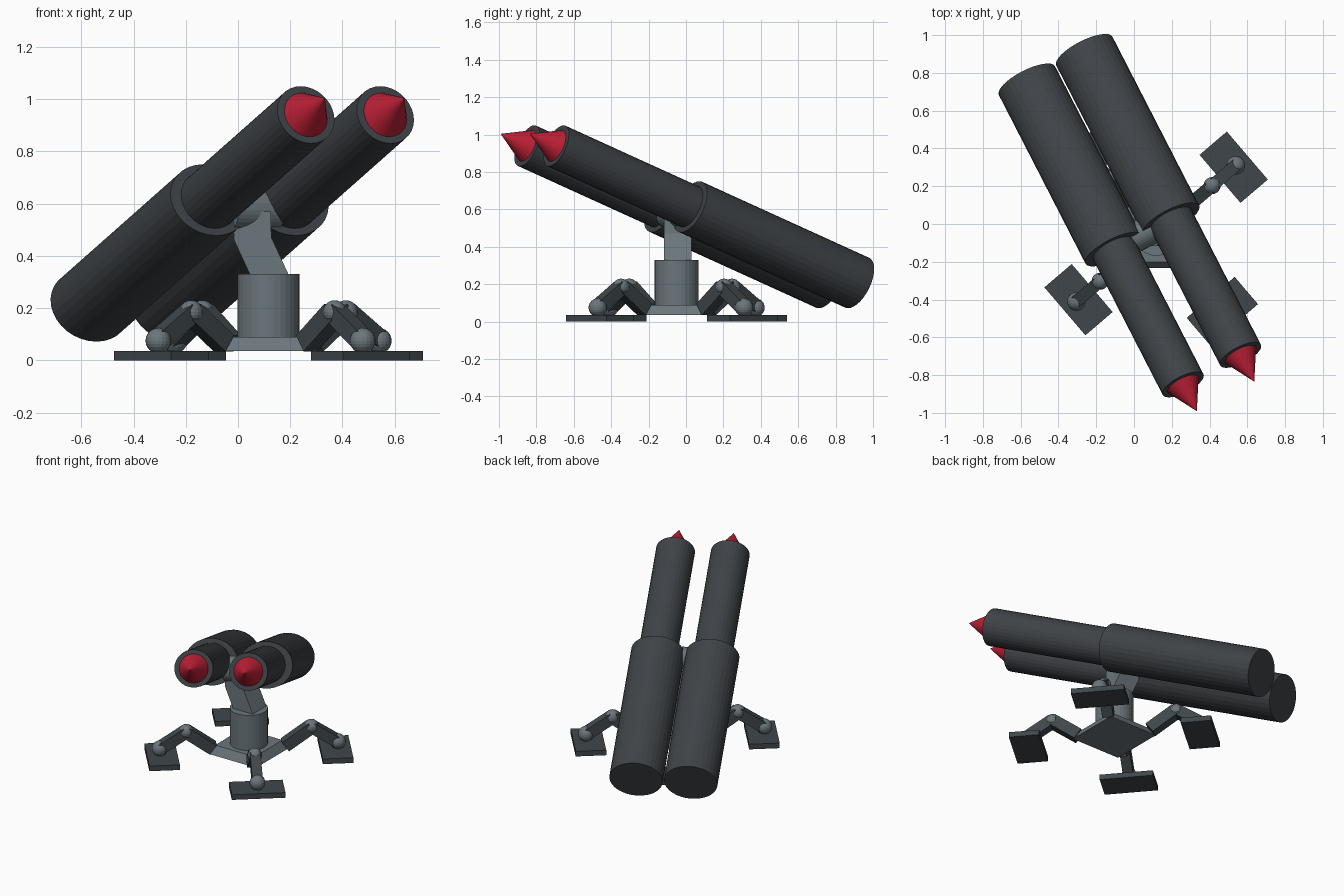
import bpy, bmesh
from math import radians, cos, sin
from mathutils import Matrix, Vector

cube = bpy.data.objects.get("Cube")
if cube:
    bpy.data.objects.remove(cube, do_unlink=True)


def material(name, rgb):
    m = bpy.data.materials.new(name)
    m.use_nodes = True
    m.diffuse_color = (*rgb, 1)
    m.node_tree.nodes["Principled BSDF"].inputs["Base Color"].default_value = (*rgb, 1)
    return m


TUBE = material("charcoal", (0.050, 0.056, 0.063))
LEG = material("dark steel", (0.050, 0.062, 0.070))
STEEL = material("grey steel", (0.145, 0.180, 0.200))
RED = material("warhead red", (0.50, 0.014, 0.035))


def finish(name, bm, mat):
    bmesh.ops.recalc_face_normals(bm, faces=bm.faces)
    me = bpy.data.meshes.new(name)
    bm.to_mesh(me)
    bm.free()
    me.materials.append(mat)
    ob = bpy.data.objects.new(name, me)
    bpy.context.collection.objects.link(ob)
    return ob


def cone(name, mat, matrix, r1, r2, depth, segments=32):
    """Cone or cylinder centred on the matrix, along its local z."""
    bm = bmesh.new()
    bmesh.ops.create_cone(bm, cap_ends=True, segments=segments, radius1=r1,
                          radius2=r2, depth=depth, matrix=matrix)
    return finish(name, bm, mat)


def box(name, mat, matrix, size):
    bm = bmesh.new()
    bmesh.ops.create_cube(bm, size=1, matrix=matrix @ Matrix.Diagonal((*size, 1)))
    return finish(name, bm, mat)


def ball(name, mat, place, radius):
    bm = bmesh.new()
    bmesh.ops.create_uvsphere(bm, u_segments=20, v_segments=12, radius=radius,
                              matrix=Matrix.Translation(place))
    return finish(name, bm, mat)


def frame(x, y, z, origin):
    m = Matrix((x, y, z)).transposed().to_4x4()
    m.translation = origin
    return m


# Base plate and pedestal
BASE = Vector((0.117, -0.05, 0))
root2 = 2 ** 0.5
turn = Matrix.Rotation(radians(45), 4, "Z")
cone("base_plate", STEEL, Matrix.Translation(BASE + Vector((0, 0, 0.0625))) @ turn,
     0.182 * root2, 0.15 * root2, 0.055, 4)
cone("pedestal", STEEL, Matrix.Translation(BASE + Vector((0, 0, 0.21))),
     0.118, 0.118, 0.24)

# Bent neck: side profile extruded in depth
profile = [(0.045, 0.33), (0.193, 0.33), (0.128, 0.47), (0.125, 0.57),
           (-0.02, 0.57), (-0.015, 0.46)]
bm = bmesh.new()
face = bm.faces.new([bm.verts.new((x, -0.117, z)) for x, z in profile])
ext = bmesh.ops.extrude_face_region(bm, geom=[face])
bmesh.ops.translate(bm, vec=(0, 0.147, 0),
                    verts=[v for v in ext["geom"] if isinstance(v, bmesh.types.BMVert)])
finish("neck", bm, STEEL)

# Four jointed legs
for i, label in enumerate(("back_left", "back_right", "front_right", "front_left")):
    a = radians(40.5 + 90 * i)
    out = Vector((cos(a), sin(a), 0))
    side = Vector((-sin(a), cos(a), 0))

    def at(r, z):
        return BASE + out * r + Vector((0, 0, z))

    def link(name, p, q, width, thick):
        d = (q - p).normalized()
        box(name, LEG, frame(side, d.cross(side), d, (p + q) / 2),
            (width, thick, (q - p).length))

    hip, knee, ankle = at(0.225, 0.065), at(0.39, 0.185), at(0.555, 0.075)
    link(f"{label}_upper_link", hip, knee, 0.07, 0.075)
    link(f"{label}_lower_link", knee, ankle, 0.065, 0.07)
    ball(f"{label}_knee_ball", STEEL, knee, 0.045)
    ball(f"{label}_ankle_ball", STEEL, ankle, 0.049)
    box(f"{label}_foot", LEG, frame(out, side, Vector((0, 0, 1)), at(0.54, 0.0175)),
        (0.19, 0.334, 0.035))

# Twin launch tubes with their warheads
rear = Vector((-0.567, 0.759, 0.208))
front = Vector((0.26, -0.85, 0.94))
axis = (front - rear).normalized()
across = Vector((-axis.y, axis.x, 0)).normalized()
up = axis.cross(across)
length = (front - rear).length
split = 0.555 * length

for i, label in enumerate(("right", "left")):
    start = rear + across * 0.342 * i

    def along(t):
        return frame(across, up, axis, start + axis * t)

    cone(f"{label}_rear_tube", TUBE,
         along(split / 2) @ Matrix.Diagonal((0.167, 0.147, 1, 1)), 1, 1, split)
    cone(f"{label}_front_tube", TUBE,
         along((split - 0.1 + length) / 2) @ Matrix.Diagonal((0.121, 0.118, 1, 1)),
         1, 1, length - split + 0.1)
    cone(f"{label}_warhead", RED, along(length + 0.085), 0.091, 0, 0.172)

# Pivot joining the neck to the tubes
cone("tube_pivot", STEEL, frame(up, axis, across, Vector((0.055, -0.045, 0.575))),
     0.08, 0.08, 0.2)
